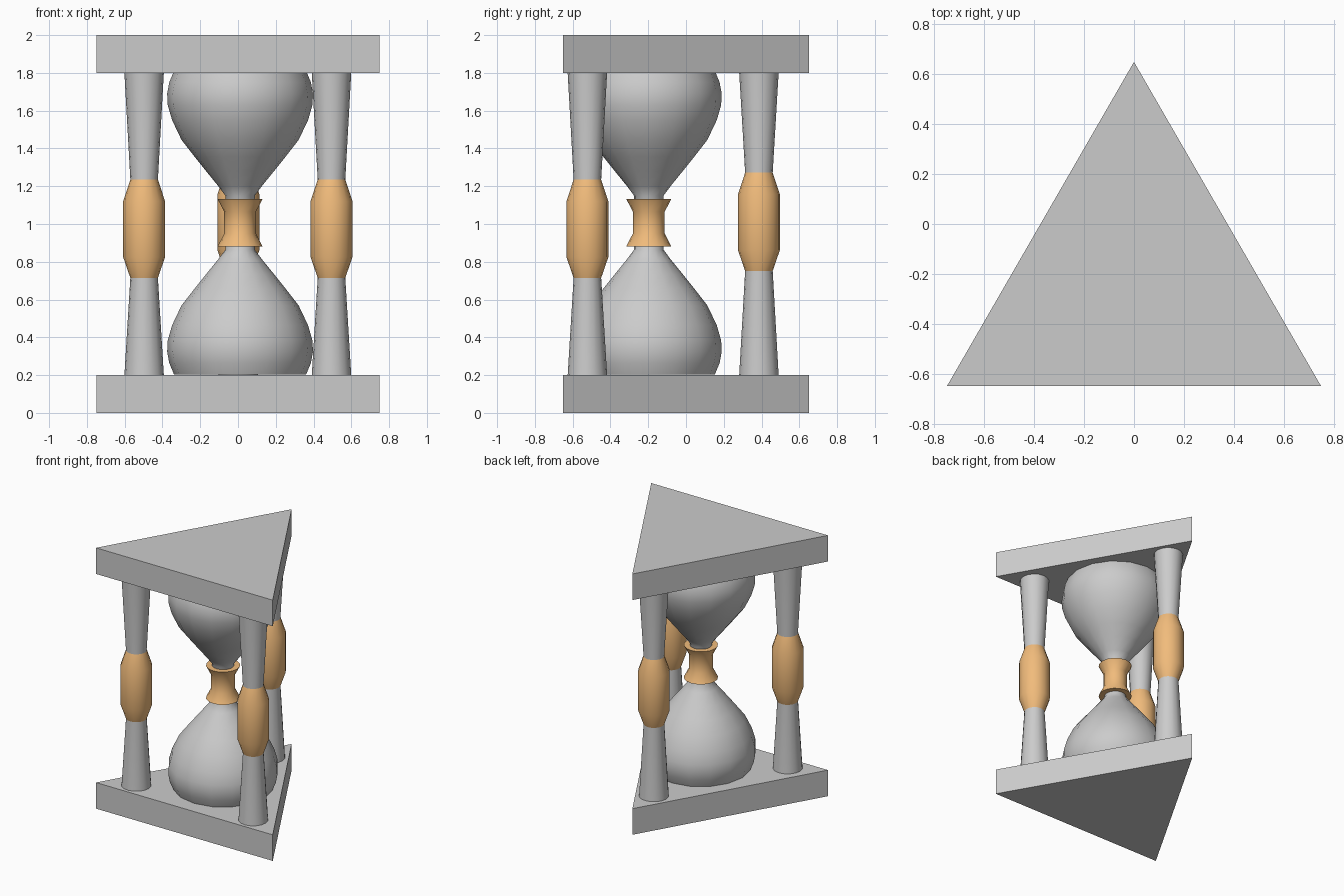
import bpy, bmesh, math

if "Cube" in bpy.data.objects:
    bpy.data.objects.remove(bpy.data.objects["Cube"])

SIDES = 16

amber = bpy.data.materials.new("amber")
amber.diffuse_color = (0.88, 0.5, 0.2, 1)
amber.use_nodes = True
amber.node_tree.nodes["Principled BSDF"].inputs["Base Color"].default_value = amber.diffuse_color


def finish(name, bm, material=None, smooth=True):
    """Turn a bmesh into a named object, smooth shaded with sharp edges kept."""
    bmesh.ops.recalc_face_normals(bm, faces=bm.faces)
    mesh = bpy.data.meshes.new(name)
    bm.to_mesh(mesh)
    bm.free()
    obj = bpy.data.objects.new(name, mesh)
    bpy.context.collection.objects.link(obj)
    if material:
        mesh.materials.append(material)
    if smooth:
        bpy.ops.object.select_all(action='DESELECT')
        obj.select_set(True)
        bpy.context.view_layer.objects.active = obj
        bpy.ops.object.shade_smooth_by_angle(angle=math.radians(35))
    return obj


def turned(name, profile, x, y, dz=0, material=None):
    """Lathe a (radius, z) profile about a vertical axis, capping both ends."""
    bm = bmesh.new()
    rings = []
    for r, z in profile:
        ring = []
        for i in range(SIDES):
            a = 2 * math.pi * i / SIDES
            ring.append(bm.verts.new((x + r * math.cos(a), y + r * math.sin(a), z + dz)))
        rings.append(ring)
    for low, high in zip(rings, rings[1:]):
        for i in range(SIDES):
            j = (i + 1) % SIDES
            bm.faces.new((low[i], low[j], high[j], high[i]))
    bm.faces.new(rings[0][::-1])
    bm.faces.new(rings[-1])
    return finish(name, bm, material)


def plate(name, z, thickness=0.2):
    """Triangular slab."""
    bm = bmesh.new()
    corners = [(-0.75, -0.65), (0.75, -0.65), (0, 0.65)]
    face = bm.faces.new([bm.verts.new((x, y, z)) for x, y in corners])
    extruded = bmesh.ops.extrude_face_region(bm, geom=[face])["geom"]
    bmesh.ops.translate(bm, vec=(0, 0, thickness),
                        verts=[v for v in extruded if isinstance(v, bmesh.types.BMVert)])
    return finish(name, bm, smooth=False)


# End plates
plate("bottom_plate", 0)
plate("top_plate", 1.8)

# Three pillars, each a waisted shaft with an amber grip; the back one sits higher
grip = [(0.073, 0.715), (0.111, 0.825), (0.111, 1.12), (0.073, 1.235)]
for side, x, y, dz in (("left", -0.497, -0.522, 0),
                       ("right", 0.495, -0.522, 0),
                       ("back", 0.002, 0.386, 0.037)):
    shaft = [(0.105, 0.19 - dz), (0.073, 0.715), (0.073, 1.235), (0.105, 1.81 - dz)]
    turned(side + "_pillar", shaft, x, y, dz)
    turned(side + "_pillar_grip", grip, x, y, dz, amber)

# Glass: one bulb half mirrored about the middle of the neck
MID = 1.007
upper = [(0.076, 1.06), (0.078, 1.15), (0.115, 1.2), (0.18, 1.28), (0.24, 1.355),
         (0.31, 1.445), (0.36, 1.55), (0.383, 1.63), (0.386, 1.69), (0.375, 1.75),
         (0.35, 1.81)]
lower = [(r, 2 * MID - z) for r, z in reversed(upper)]
turned("glass_bulbs", lower + upper, 0.011, -0.197)

# Amber collar around the neck
turned("neck_collar", [(0.119, 0.881), (0.084, 0.95), (0.084, 1.065), (0.119, 1.132)],
       0.011, -0.197, 0, amber)
